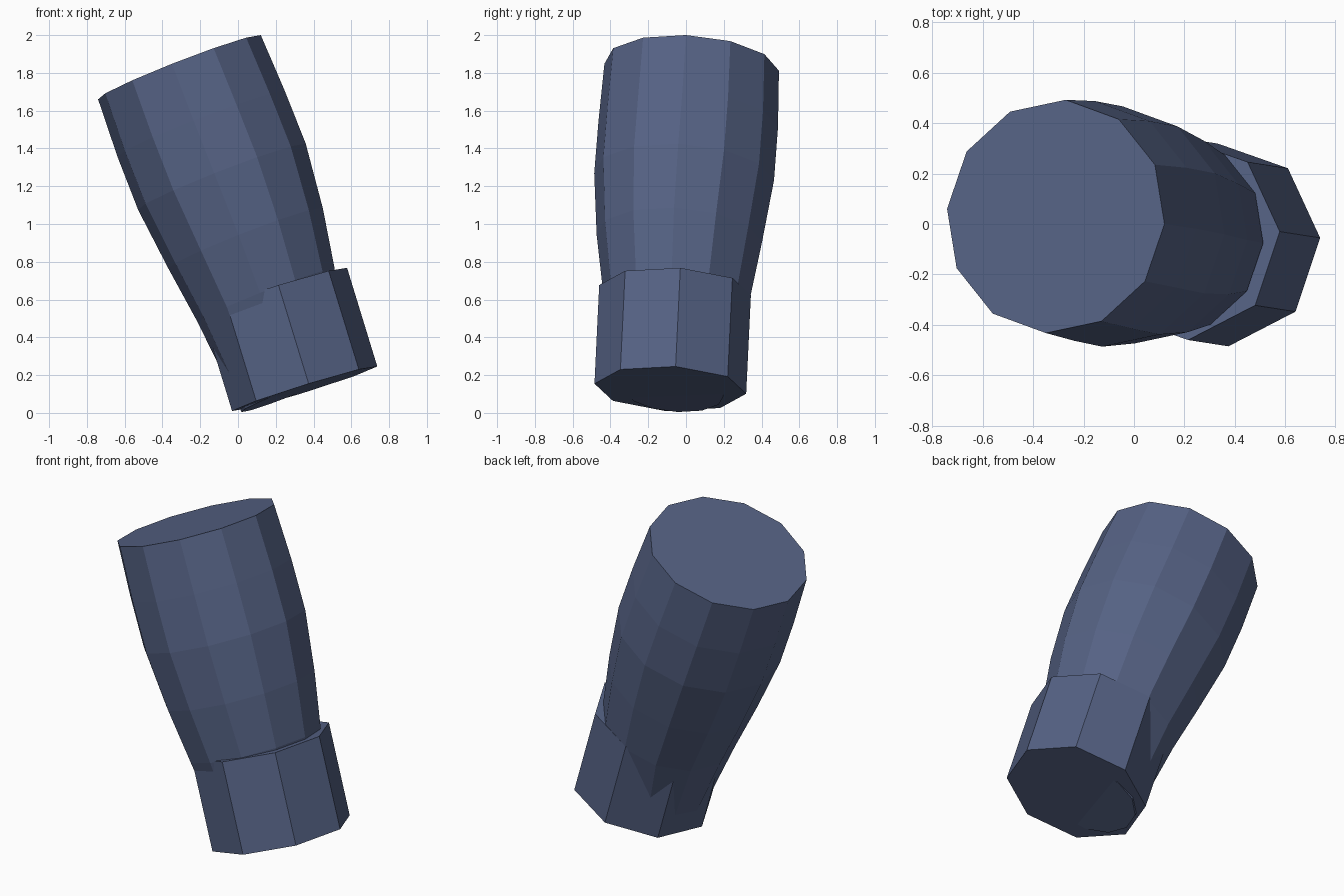
import bpy, bmesh, math
from mathutils import Vector

if "Cube" in bpy.data.objects:
    bpy.data.objects.remove(bpy.data.objects["Cube"])

slate = bpy.data.materials.new("slate_blue")
slate.diffuse_color = (0.091, 0.122, 0.231, 1.0)
slate.use_nodes = True
slate.node_tree.nodes["Principled BSDF"].inputs["Base Color"].default_value = slate.diffuse_color


def lofted_tube(name, sides, normal, first_dir, rings):
    """Capped, flat-faced tube through rings of (centre, radius)."""
    n = Vector(normal).normalized()
    u = Vector(first_dir)
    u = (u - n * u.dot(n)).normalized()
    v = n.cross(u)
    bm = bmesh.new()
    loops = []
    for centre, radius in rings:
        c = Vector(centre)
        loop = []
        for i in range(sides):
            a = 2 * math.pi * i / sides
            loop.append(bm.verts.new(c + (u * math.cos(a) + v * math.sin(a)) * radius))
        loops.append(loop)
    for low, high in zip(loops, loops[1:]):
        for i in range(sides):
            j = (i + 1) % sides
            bm.faces.new((low[i], low[j], high[j], high[i]))
    bm.faces.new(loops[0][::-1])
    bm.faces.new(loops[-1])
    bmesh.ops.recalc_face_normals(bm, faces=bm.faces)
    mesh = bpy.data.meshes.new(name)
    bm.to_mesh(mesh)
    bm.free()
    mesh.materials.append(slate)
    obj = bpy.data.objects.new(name, mesh)
    bpy.context.collection.objects.link(obj)
    return obj


# Bulging sleeve, bottom to top
lofted_tube("sleeve", 12, (-0.39, 0.073, 1), (0.43, -0.03, 0.17), [
    ((0.26, -0.06, 0.10), 0.26),
    ((0.15, -0.05, 0.62), 0.39),
    ((0.04, -0.035, 0.925), 0.44),
    ((-0.085, -0.01, 1.25), 0.478),
    ((-0.195, 0.012, 1.53), 0.477),
    ((-0.31, 0.03, 1.83), 0.464),
])

# Eight-sided cuff around the lower end
lofted_tube("cuff", 8, (-0.31, 0.05, 1), (0.382, 0.028, 0.12), [
    ((0.353, -0.083, 0.128), 0.403),
    ((0.193, -0.058, 0.65), 0.403),
])
